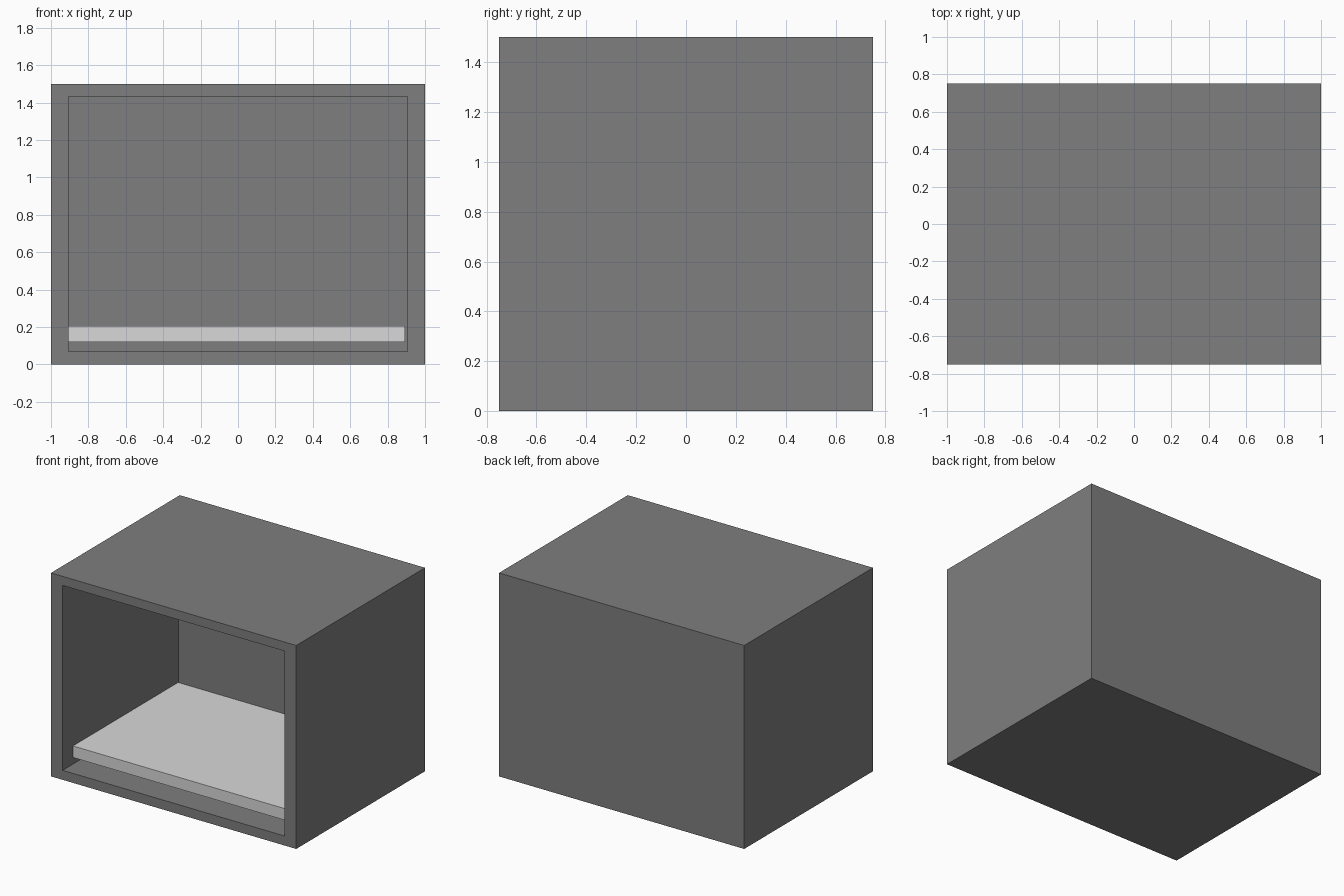
import bpy, bmesh
from mathutils import Vector

if "Cube" in bpy.data.objects:
    bpy.data.objects.remove(bpy.data.objects["Cube"], do_unlink=True)


def material(name, grey):
    mat = bpy.data.materials.new(name)
    mat.use_nodes = True
    colour = (grey, grey, grey, 1)
    mat.diffuse_color = colour
    mat.node_tree.nodes["Principled BSDF"].inputs["Base Color"].default_value = colour
    return mat


def box(bm, low, high):
    low, high = Vector(low), Vector(high)
    verts = bmesh.ops.create_cube(bm, size=1)["verts"]
    for v in verts:
        v.co = (low + high) / 2 + v.co * (high - low)


def finish(bm, name, mat):
    bmesh.ops.recalc_face_normals(bm, faces=bm.faces)
    mesh = bpy.data.meshes.new(name)
    bm.to_mesh(mesh)
    bm.free()
    mesh.materials.append(mat)
    obj = bpy.data.objects.new(name, mesh)
    bpy.context.collection.objects.link(obj)


dark_grey = material("dark grey", 0.21)
light_grey = material("light grey", 0.69)

# Cabinet shell: inset the front face to form the rim, then push it back
bm = bmesh.new()
box(bm, (-1, -0.75, 0), (1, 0.75, 1.5))
front = min(bm.faces, key=lambda f: f.calc_center_median().y)
bmesh.ops.inset_individual(bm, faces=[front], thickness=0.05)
for v in front.verts:
    v.co.x = 0.905 if v.co.x > 0 else -0.905
    v.co.z = 1.433 if v.co.z > 0.75 else 0.07
back = bmesh.ops.extrude_discrete_faces(bm, faces=[front])["faces"][0]
bmesh.ops.translate(bm, verts=back.verts, vec=(0, 1.35, 0))
finish(bm, "cabinet_shell", dark_grey)

# Raised shelf board inside the cabinet
bm = bmesh.new()
box(bm, (-0.905, -0.63, 0.119), (0.893, 0.595, 0.204))
finish(bm, "shelf", light_grey)
